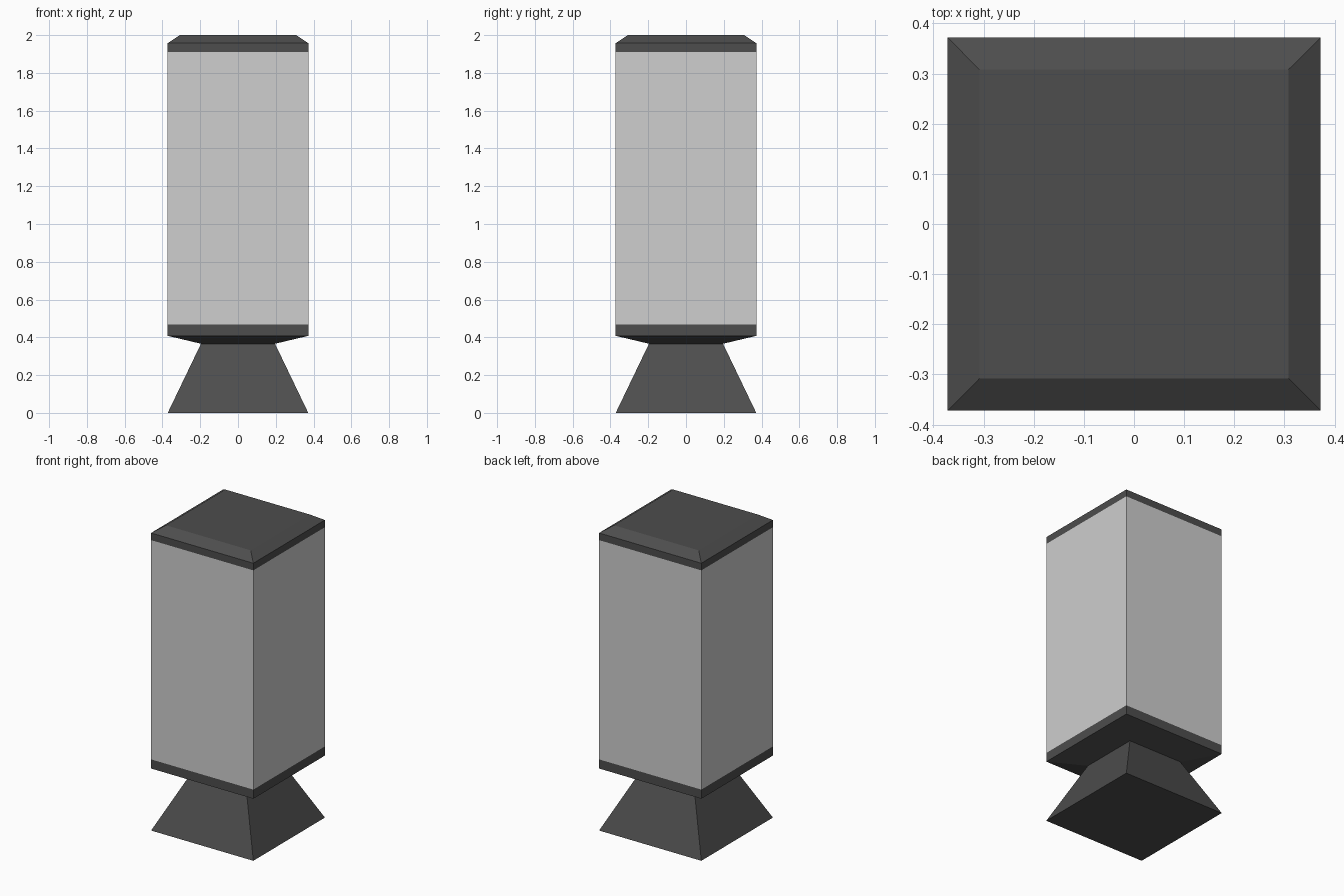
import bpy, bmesh

if "Cube" in bpy.data.objects:
    bpy.data.objects.remove(bpy.data.objects["Cube"])


def material(name, value):
    m = bpy.data.materials.new(name)
    m.diffuse_color = (value, value, value, 1)
    m.use_nodes = True
    m.node_tree.nodes["Principled BSDF"].inputs["Base Color"].default_value = m.diffuse_color
    return m


DARK = material("dark grey metal", 0.075)
PALE = material("pale grey panel", 0.62)


def square_loft(name, rings, pale_range=None, cap_bottom=True):
    """Stack square rings given as (half width, z) and skin them."""
    bm = bmesh.new()
    loops = [[bm.verts.new((sx * h, sy * h, z))
              for sx, sy in ((-1, -1), (1, -1), (1, 1), (-1, 1))]
             for h, z in rings]
    for a, b in zip(loops, loops[1:]):
        for i in range(4):
            j = (i + 1) % 4
            bm.faces.new((a[i], a[j], b[j], b[i]))
    bm.faces.new(loops[0][::-1])
    bm.faces.new(loops[-1])
    bmesh.ops.recalc_face_normals(bm, faces=bm.faces)
    # pale colour by height
    if pale_range:
        for f in bm.faces:
            if pale_range[0] < f.calc_center_median().z < pale_range[1] and abs(f.normal.z) < 0.1:
                f.material_index = 1
    me = bpy.data.meshes.new(name)
    bm.to_mesh(me)
    bm.free()
    me.materials.append(DARK)
    me.materials.append(PALE)
    ob = bpy.data.objects.new(name, me)
    bpy.context.collection.objects.link(ob)
    return ob


# Tapered foot
square_loft("foot", [(0.372, 0), (0.196, 0.366)])

# Lantern body: flared underside, lower band, pale panels, upper band, bevelled cap
square_loft("lantern_body",
            [(0.196, 0.366), (0.372, 0.408), (0.372, 0.468),
             (0.372, 1.91), (0.372, 1.957), (0.308, 2.0)],
            pale_range=(0.5, 1.9))
